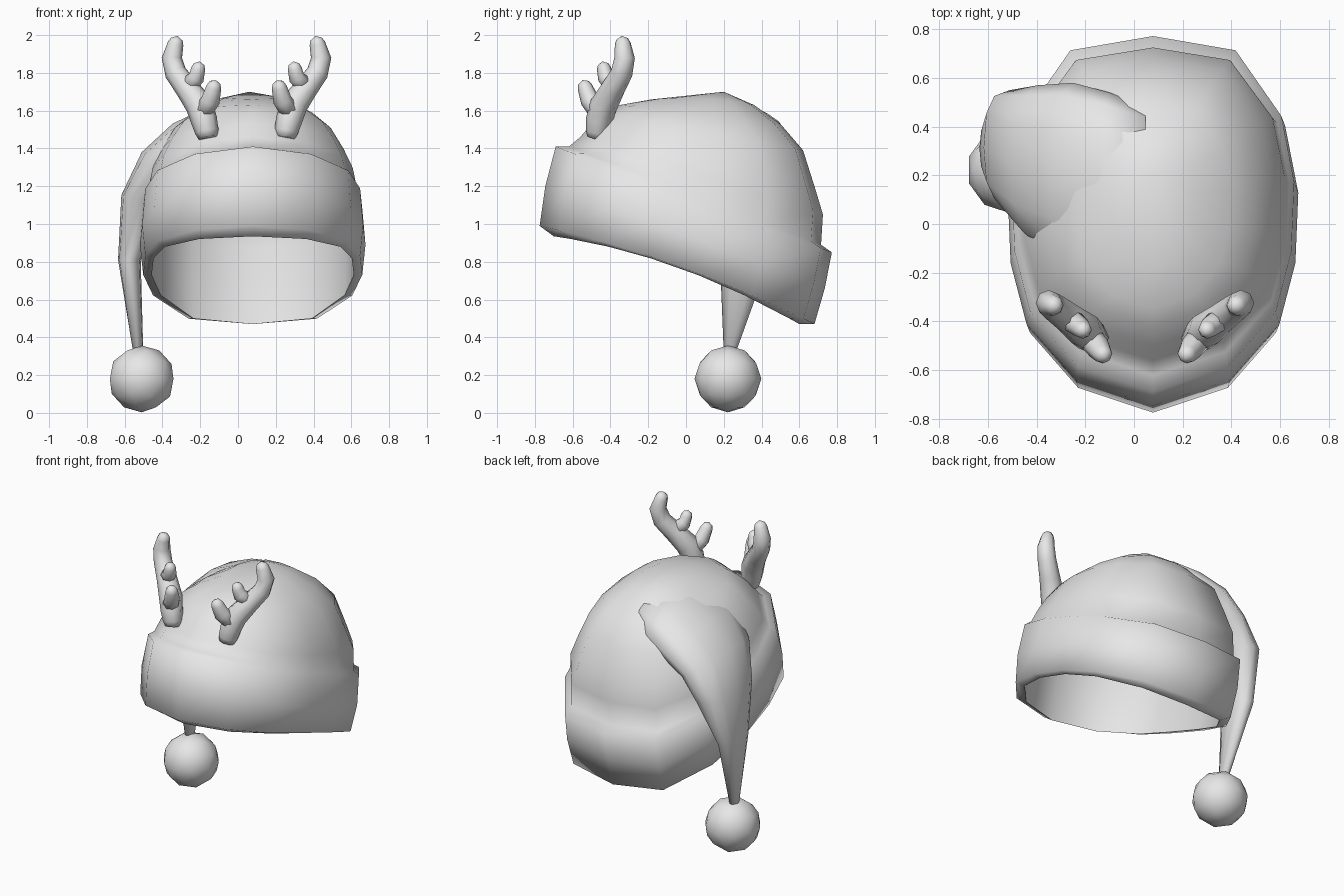
import bpy, bmesh, math
from mathutils import Vector

if "Cube" in bpy.data.objects:
    bpy.data.objects.remove(bpy.data.objects["Cube"])

grey = bpy.data.materials.new("plain grey")
grey.diffuse_color = (0.8, 0.8, 0.8, 1)
grey.use_nodes = True
grey.node_tree.nodes["Principled BSDF"].inputs["Base Color"].default_value = grey.diffuse_color


def finish(name, bm, angle):
    bmesh.ops.recalc_face_normals(bm, faces=bm.faces)
    me = bpy.data.meshes.new(name)
    bm.to_mesh(me)
    bm.free()
    me.materials.append(grey)
    ob = bpy.data.objects.new(name, me)
    bpy.context.collection.objects.link(ob)
    bpy.ops.object.select_all(action='DESELECT')
    ob.select_set(True)
    bpy.context.view_layer.objects.active = ob
    bpy.ops.object.shade_smooth_by_angle(angle=math.radians(angle))
    return ob


def loft(name, rings, start=None, end=None, angle=180):
    """Skin closed rings of points, with optional fan tips."""
    bm = bmesh.new()
    vr = [[bm.verts.new(p) for p in r] for r in rings]
    n = len(vr[0])
    for a, b in zip(vr, vr[1:]):
        for i in range(n):
            j = (i + 1) % n
            bm.faces.new((a[i], a[j], b[j], b[i]))
    for tip, ring in ((start, vr[0]), (end, vr[-1])):
        if tip is not None:
            t = bm.verts.new(tip)
            for i in range(n):
                bm.faces.new((ring[i], ring[(i + 1) % n], t))
    return finish(name, bm, angle)


# Head outline: half plan, front to back, mirrored to 14 points
CX = 0.078
half = [(0, -1), (.53, -.86), (.87, -.55), (.98, -.21), (1, .18), (.91, .55), (.585, .92), (0, 1)]
plan = half + [(-u, v) for u, v in half[-2:0:-1]]


def hat_ring(sx, yf, yb, zf, zb, bulge=0.0):
    pts = []
    for u, v in plan:
        t = (v + 1) / 2
        pts.append((CX + u * sx, yf + (yb - yf) * t,
                    zf + (zb - zf) * t + bulge * (1 - v * v)))
    return pts


lip = hat_ring(.535, -.70, .60, .935, .47, .07)
seam = (.56, -.62, .715, 1.41, .89)
dome = [(.54, -.56, .725, 1.46, 1.05), (.49, -.50, .68, 1.53, 1.20),
        (.42, -.42, .62, 1.59, 1.39), (.32, -.35, .50, 1.63, 1.53),
        (.17, -.18, .36, 1.66, 1.63, .02)]

# Folded brim running smoothly into the dome
loft("hat_body", [lip,
                  hat_ring(.58, -.775, .68, .99, .47, .05),
                  hat_ring(.597, -.745, .735, 1.20, .66, .01),
                  hat_ring(.58, -.69, .772, 1.41, .85)]
     + [hat_ring(*r) for r in [seam] + dome], end=(.06, .2, 1.70))


# Lining just inside the body
def inset(r, d=.012):
    return hat_ring(r[0] - d, r[1] + d, r[2] - d, r[3] - d, r[4] - d, *r[5:])


loft("lining", [lip] + [inset(r) for r in [seam] + dome], end=(.06, .2, 1.688))


# Drooping tail: flattened sections, each with centre, half width, half thickness, tilt
def tail_ring(x, y, z, hw, ht, tilt, power=1.0):
    a = math.radians(tilt)
    n = Vector((-math.cos(a), 0, math.sin(a)))
    soft = lambda c: math.copysign(abs(c) ** power, c)
    return [Vector((x, y, z)) + n * ht * soft(math.cos(k * math.tau / 12))
            + Vector((0, hw * soft(math.sin(k * math.tau / 12)), 0)) for k in range(12)]


loft("tail", [tail_ring(.05, .15, 1.50, .33, .165, 88),
              tail_ring(-.10, .18, 1.465, .36, .165, 70),
              tail_ring(-.25, .205, 1.41, .375, .155, 52),
              tail_ring(-.395, .245, 1.30, .325, .14, 35),
              tail_ring(-.51, .315, 1.13, .235, .11, 12, .75),
              tail_ring(-.575, .31, .81, .13, .06, 0, .85),
              tail_ring(-.53, .235, .34, .036, .028, 0)],
     start=(.08, .15, 1.5), end=(-.53, .235, .32))

# Pompom
bm = bmesh.new()
bmesh.ops.create_icosphere(bm, subdivisions=2, radius=.177)
for v in bm.verts:
    v.co += Vector((-.51, .222, .18))
finish("pompom", bm, 180)


# Antlers: round tubes, mirrored about their own middle
def tube(name, path, side, sides=8):
    pts = [Vector(p[:3]) for p in path]
    rad = [p[3] for p in path]
    # rounded end
    d = (pts[-1] - pts[-2]).normalized()
    tip = pts[-1] + d * rad[-1]
    pts.append(pts[-1] + d * rad[-1] * .6)
    rad.append(rad[-1] * .75)
    flip = lambda p: (0.045 + side * (p.x - 0.045), p.y, p.z)
    rings = []
    for i, p in enumerate(pts):
        t = (pts[min(i + 1, len(pts) - 1)] - pts[max(i - 1, 0)]).normalized()
        a = t.cross(Vector((1, 1, 0))).normalized()
        b = t.cross(a)
        rings.append([flip(p + rad[i] * (a * math.cos(k * math.tau / sides)
                                         + b * math.sin(k * math.tau / sides)))
                      for k in range(sides)])
    loft(name, rings, start=flip(pts[0]), end=flip(tip))


beam = [(.25, -.475, 1.455, .05), (.255, -.468, 1.49, .063), (.27, -.46, 1.55, .070),
        (.295, -.435, 1.63, .074), (.36, -.385, 1.72, .064), (.42, -.34, 1.80, .058),
        (.44, -.325, 1.88, .054), (.42, -.335, 1.955, .042)]
low_tine = [(.285, -.45, 1.58, .055), (.235, -.51, 1.655, .050), (.218, -.535, 1.725, .040)]
high_tine = [(.36, -.385, 1.73, .050), (.31, -.425, 1.775, .043), (.30, -.435, 1.825, .037)]
for tag, side in (("right", 1), ("left", -1)):
    tube(tag + "_antler_beam", beam, side)
    tube(tag + "_antler_low_tine", low_tine, side)
    tube(tag + "_antler_high_tine", high_tine, side)
